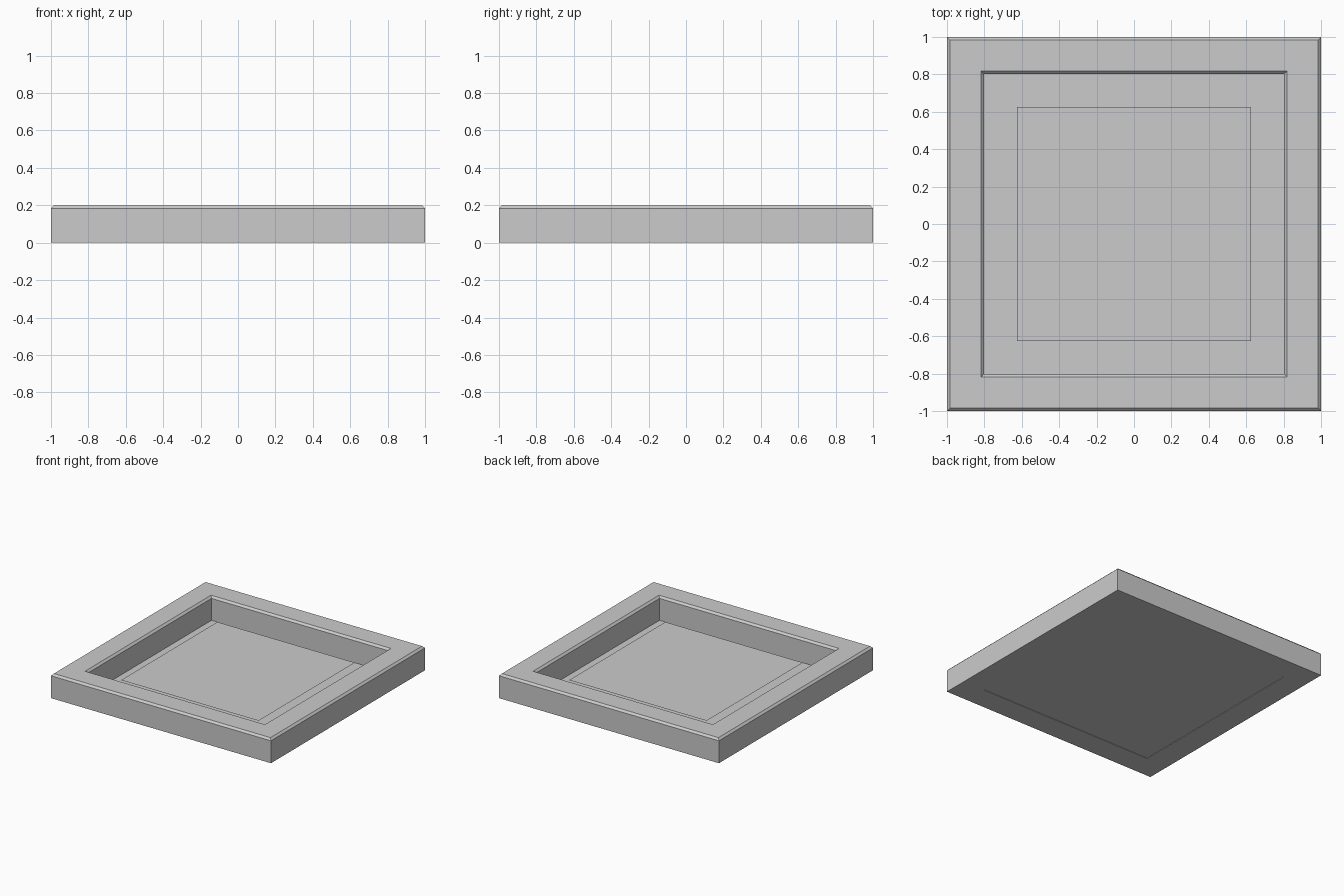
import bpy, bmesh

if "Cube" in bpy.data.objects:
    bpy.data.objects.remove(bpy.data.objects["Cube"])

OUT, INN, H, BEV = 1.0, 0.802, 0.2, 0.016


def finish(name, bm):
    bmesh.ops.recalc_face_normals(bm, faces=bm.faces)
    mesh = bpy.data.meshes.new(name)
    bm.to_mesh(mesh)
    bm.free()
    obj = bpy.data.objects.new(name, mesh)
    bpy.context.collection.objects.link(obj)
    return obj


def square_ring(name, profile):
    """Sweep a closed (half width, height) profile around a square."""
    bm = bmesh.new()
    corners = [(-1, -1), (1, -1), (1, 1), (-1, 1)]
    loops = [[bm.verts.new((sx * r, sy * r, z)) for sx, sy in corners]
             for r, z in profile]
    for i, a in enumerate(loops):
        b = loops[(i + 1) % len(loops)]
        for k in range(4):
            n = (k + 1) % 4
            bm.faces.new((a[k], a[n], b[n], b[k]))
    return finish(name, bm)


def sheet(name, half, z):
    """Flat square facing up."""
    bpy.ops.mesh.primitive_plane_add(size=2 * half, location=(0, 0, z))
    bpy.context.object.name = name


# Raised border with chamfered top edges
square_ring("tray_frame", [
    (INN, 0), (OUT, 0), (OUT, H - BEV), (OUT - BEV, H),
    (INN + BEV, H), (INN, H - BEV)])

# Floor sheet, set very slightly up inside the border
sheet("tray_floor", INN, 0.004)

# Smaller flat panel hovering inside the tray
sheet("inner_panel", 0.625, 0.105)
